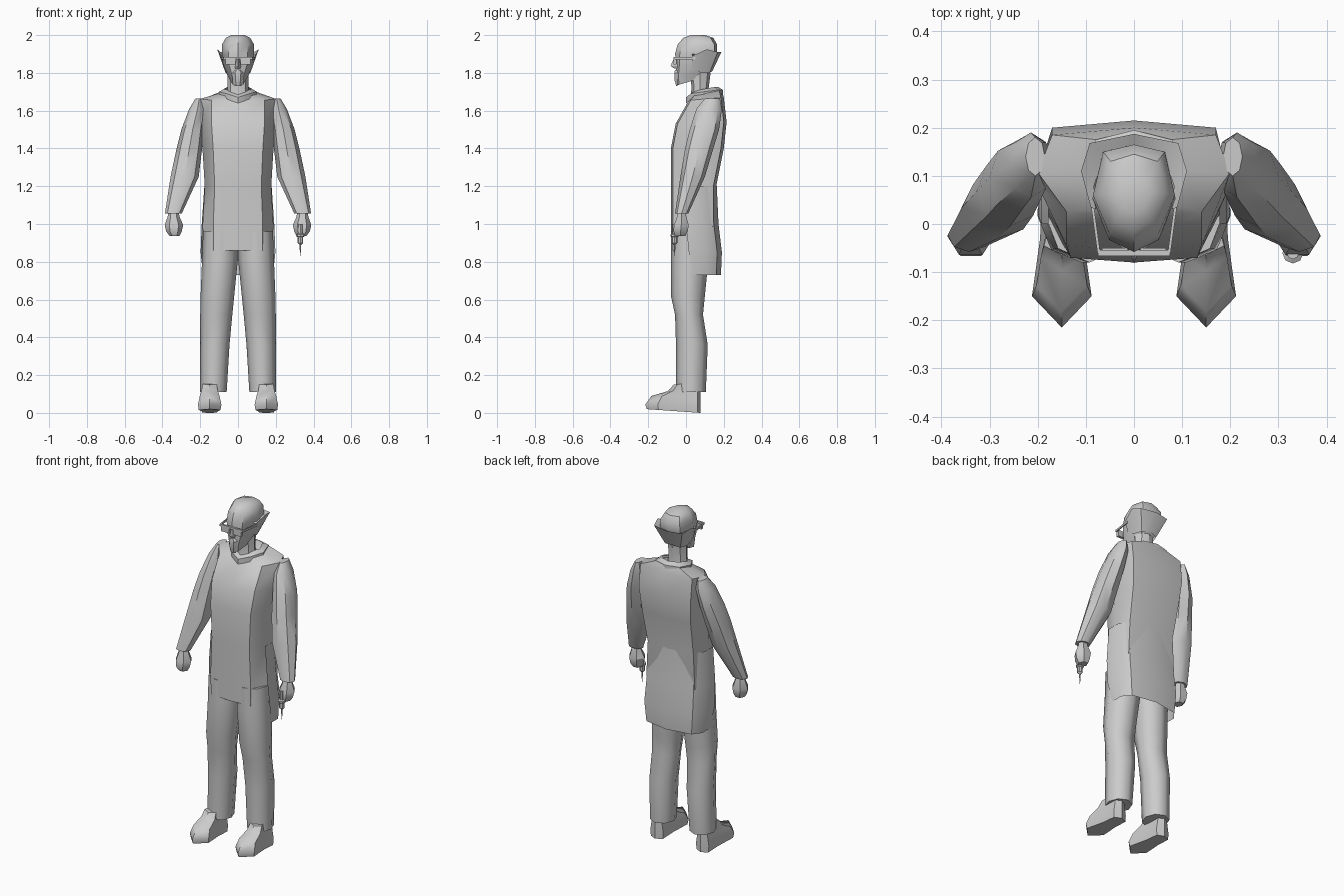
import bpy, bmesh, math


def loft(name, rows, cyclic=True, caps=True, angle=40):
    """Skin a list of equal-length point rows."""
    bm = bmesh.new()
    vs = [[bm.verts.new(p) for p in r] for r in rows]
    n = len(rows[0])
    for a, b in zip(vs, vs[1:]):
        for i in range(n if cyclic else n - 1):
            j = (i + 1) % n
            bm.faces.new((a[i], a[j], b[j], b[i]))
    if caps and cyclic:
        bm.faces.new(vs[0])
        bm.faces.new(vs[-1])
    bmesh.ops.recalc_face_normals(bm, faces=bm.faces)
    me = bpy.data.meshes.new(name)
    bm.to_mesh(me)
    bm.free()
    for p in me.polygons:
        p.use_smooth = True
    me.set_sharp_from_angle(angle=math.radians(angle))
    ob = bpy.data.objects.new(name, me)
    bpy.context.collection.objects.link(ob)
    return ob


def ring(zf, zb, w, yf, yb, ff=0.7, fb=0.85, mid=0.5, df=0.01, db=0.015):
    """Symmetric 8-point body section that tilts from zf at front to zb at back."""
    half = [(0, yf), (w * ff, yf + df), (w, yf + (yb - yf) * mid), (w * fb, yb - db), (0, yb)]
    pts = half + [(-x, y) for x, y in half[3:0:-1]]
    return [(x, y, zf + (zb - zf) * (y - yf) / (yb - yf)) for x, y in pts]


def oval(x0, x1, y0, y1, z, s=1, n=8, turn=0.0):
    """Oval section from its bounds; s mirrors it."""
    cx, cy, rx, ry = (x0 + x1) / 2, (y0 + y1) / 2, (x1 - x0) / 2, (y1 - y0) / 2
    return [(s * (cx + rx * math.cos(2 * math.pi * i / n + turn)),
             cy + ry * math.sin(2 * math.pi * i / n + turn), z) for i in range(n)]


def box(name, x0, x1, y0, y1, z0, z1):
    return loft(name, [[(x0, y0, z), (x1, y0, z), (x1, y1, z), (x0, y1, z)] for z in (z0, z1)], angle=20)


def both(half):
    """Mirror an open half row (starting at x = +) across the centre."""
    return half + [(-x, y, z) for x, y, z in half[-2::-1]]


# Torso
loft("torso", [
    ring(0.86, 0.86, 0.185, -0.08, 0.12),
    ring(1.0, 1.0, 0.187, -0.08, 0.16),
    ring(1.2, 1.2, 0.176, -0.08, 0.16),
    ring(1.4, 1.4, 0.188, -0.08, 0.20),
    ring(1.53, 1.54, 0.20, -0.055, 0.215),
    ring(1.655, 1.67, 0.20, 0.015, 0.20),
    ring(1.68, 1.71, 0.09, 0.035, 0.19)])

# Coat tail, an open shell round the back
tail = [(1.2, 0.178, 0.0, 0.163), (1.0, 0.192, 0.0, 0.172), (0.85, 0.198, 0.015, 0.19), (0.73, 0.185, 0.04, 0.185)]
loft("coat_tail", [both([(w, yf, z), (w, (yf + yb) / 2, z), (w * 0.8, yb - 0.025, z), (0, yb, z)])
                   for z, w, yf, yb in tail], cyclic=False)

# Collar
collar = []
for grow, dz in ((0.0, -0.03), (0.0, 0.0), (-0.025, 0.015)):
    half = [(0.0, 0.0 - grow, 1.67 + dz), (0.06 + grow, 0.025 - grow, 1.69 + dz),
            (0.10 + grow, 0.095, 1.70 + dz), (0.08 + grow, 0.175 + grow, 1.71 + dz), (0.0, 0.195 + grow, 1.71 + dz)]
    collar.append(half + [(-x, y, z) for x, y, z in half[3:0:-1]])
loft("collar", collar, caps=False)

# Neck and head
loft("neck", [oval(-0.065, 0.065, 0.02, 0.13, 1.66), oval(-0.055, 0.055, 0.03, 0.12, 1.72),
              oval(-0.055, 0.055, 0.02, 0.13, 1.80)])
loft("head", [
    ring(1.735, 1.775, 0.038, -0.045, 0.09, df=0.008),
    ring(1.78, 1.81, 0.06, -0.055, 0.135, 0.5, 0.75, df=0.015),
    ring(1.84, 1.86, 0.078, -0.05, 0.15, 0.6, 0.75, df=0.015),
    ring(1.90, 1.90, 0.086, -0.058, 0.165, 0.6, 0.75, df=0.025),
    ring(1.95, 1.95, 0.085, -0.045, 0.165, 0.6, 0.75, df=0.025),
    ring(1.985, 1.985, 0.065, -0.015, 0.145, 0.6, 0.75, df=0.02),
    ring(2.0, 2.0, 0.035, 0.025, 0.10, 0.6, 0.75)])

# Hair band flaring round the back from ear to ear
loft("hair", [
    both([(0.07, 0.03, 1.83), (0.066, 0.08, 1.80), (0.05, 0.125, 1.80), (0, 0.14, 1.81)]),
    both([(0.09, 0.035, 1.89), (0.11, 0.11, 1.925), (0.092, 0.168, 1.91), (0, 0.187, 1.91)]),
    both([(0.08, 0.03, 1.90), (0.083, 0.08, 1.90), (0.06, 0.145, 1.895), (0, 0.16, 1.895)])],
    cyclic=False)

# Nose and goatee
loft("nose", [[(-0.006, -0.05, 1.885), (0, -0.06, 1.885), (0.006, -0.05, 1.885)],
              [(-0.015, -0.045, 1.835), (0, -0.082, 1.837), (0.015, -0.045, 1.835)],
              [(-0.015, -0.045, 1.822), (0, -0.06, 1.822), (0.015, -0.045, 1.822)]], angle=20)
loft("goatee", [[(-w, -0.045, z), (-w * 0.5, y, z), (w * 0.5, y, z), (w, -0.045, z)]
                for z, w, y in ((1.73, 0.018, -0.052), (1.76, 0.025, -0.06), (1.80, 0.03, -0.062), (1.815, 0.015, -0.058))],
     angle=20)

# Glasses
box("glasses_bar", -0.075, 0.075, -0.066, -0.054, 1.873, 1.885)
for s, side in ((-1, "right"), (1, "left")):
    a, b = sorted((s * 0.013, s * 0.066))
    box(f"{side}_lens", a, b, -0.066, -0.05, 1.845, 1.875)
    loft(f"{side}_temple", [[(s * (x + dx), y, z) for dx, z in ((0, 1.872), (0.006, 1.872), (0.006, 1.884), (0, 1.884))]
                            for x, y in ((0.07, -0.06), (0.085, 0.05))], angle=20)

# Limbs, mirrored
arm = [(0.185, 0.225, 0.10, 0.18, 1.665), (0.17, 0.258, 0.055, 0.19, 1.61), (0.18, 0.30, 0.02, 0.175, 1.5),
       (0.19, 0.325, -0.005, 0.145, 1.4), (0.208, 0.357, -0.03, 0.10, 1.25), (0.298, 0.387, -0.058, 0.012, 1.055)]
hand = [(0.315, 0.37, -0.045, 0.0, 1.08), (0.31, 0.372, -0.05, 0.005, 1.04), (0.29, 0.388, -0.07, 0.02, 0.995),
        (0.298, 0.38, -0.072, 0.015, 0.96), (0.31, 0.362, -0.06, 0.0, 0.937)]
leg = [(0.0, 0.185, -0.08, 0.12, 0.96), (0.0, 0.19, -0.08, 0.12, 0.82), (0.02, 0.198, -0.08, 0.10, 0.62),
       (0.03, 0.2, -0.058, 0.09, 0.52), (0.045, 0.2, -0.053, 0.115, 0.36), (0.06, 0.2, -0.053, 0.105, 0.11)]
outline = [(0, -0.215), (0.062, -0.15), (0.045, -0.03), (0.042, 0.06), (0, 0.078),
           (-0.042, 0.06), (-0.045, -0.03), (-0.062, -0.15)]
# per shoe layer: width scale, toe length scale, heel height, toe height
shoe = [(0.93, 0.97, 0.0, 0.02), (1, 1, 0.04, 0.045), (0.85, 0.85, 0.08, 0.09),
        (0.7, 0.45, 0.125, 0.115), (0.6, 0.3, 0.16, 0.15)]
for s, side in ((-1, "right"), (1, "left")):
    loft(f"{side}_arm", [oval(*r, s) for r in arm])
    loft(f"{side}_hand", [oval(*r, s, n=6) for r in hand], angle=30)
    loft(f"{side}_leg", [oval(*r, s) for r in leg], angle=50)
    rows = []
    for wx, ty, zh, zt in shoe:
        rows.append([(s * (0.15 + x * wx), y * (ty if y < 0 else 1),
                      zh + (zt - zh) * (0.078 - y) / 0.293) for x, y in outline])
    loft(f"{side}_shoe", rows)

# Syringe held in the left hand
loft("syringe", [oval(0.33 - r, 0.33 + r, -0.06 - r, -0.06 + r, z)
                 for r, z in ((0.013, 1.0), (0.013, 0.95), (0.022, 0.945), (0.022, 0.935), (0.015, 0.93),
                              (0.015, 0.9), (0.005, 0.89), (0.001, 0.83))], angle=30)
